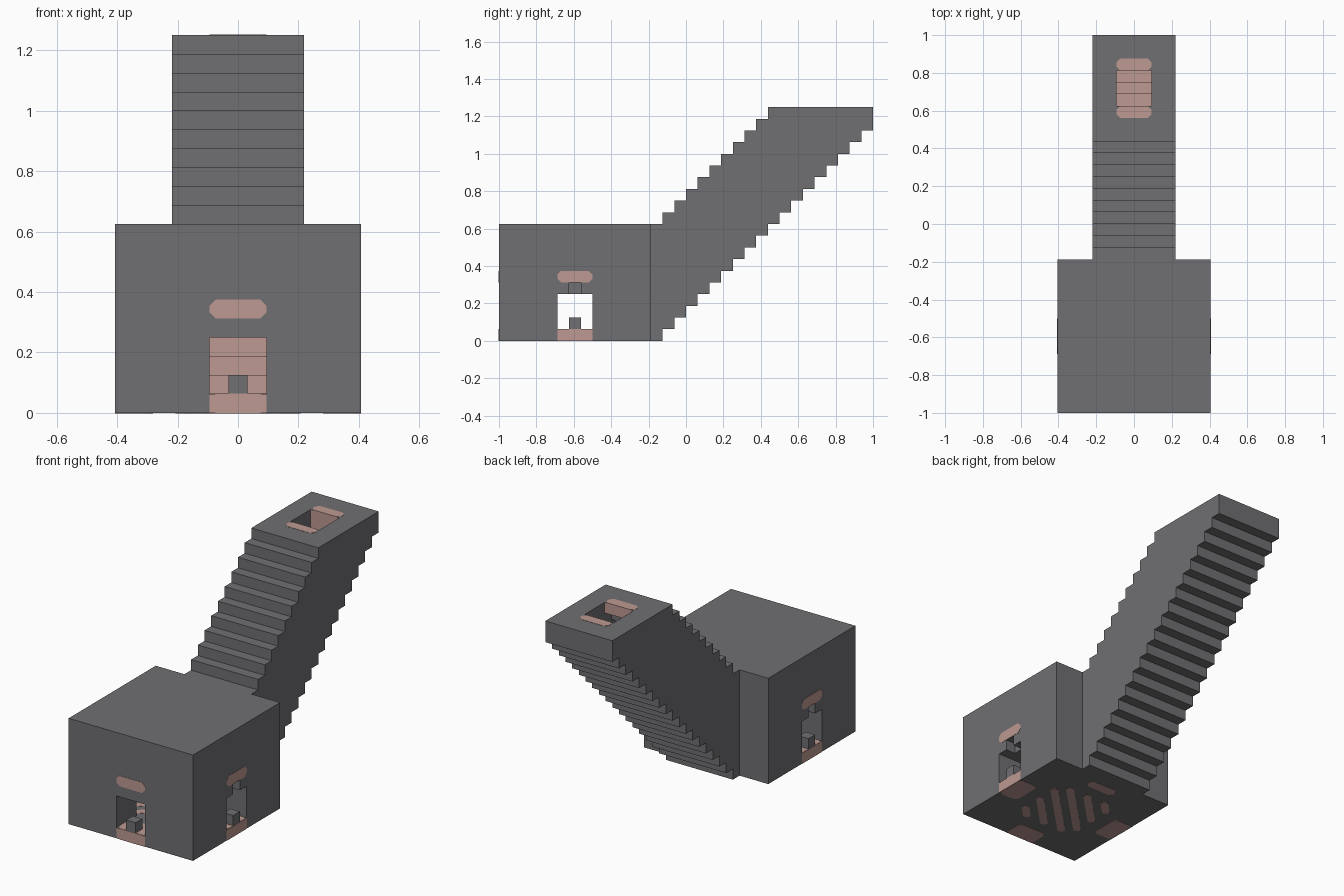
import bpy, bmesh, math
from mathutils import Matrix, Vector

U = 1 / 16             # one block
ROOM_Y = -9.5 * U      # centre of the room

cube = bpy.data.objects.get("Cube")
if cube:
    bpy.data.objects.remove(cube, do_unlink=True)


def material(name, colour):
    m = bpy.data.materials.new(name)
    m.use_nodes = True
    m.diffuse_color = colour
    m.node_tree.nodes["Principled BSDF"].inputs["Base Color"].default_value = colour
    return m


STONE = material("grey stone", (0.162, 0.156, 0.165, 1))
PINK = material("dusty pink", (0.515, 0.319, 0.287, 1))


def finish(name, bm, mat):
    bmesh.ops.recalc_face_normals(bm, faces=bm.faces)
    mesh = bpy.data.meshes.new(name)
    bm.to_mesh(mesh)
    bm.free()
    mesh.materials.append(mat)
    ob = bpy.data.objects.new(name, mesh)
    bpy.context.collection.objects.link(ob)
    return ob


def box(name, x, y, z, mat=STONE):
    """Box from (min, max) ranges."""
    bm = bmesh.new()
    bmesh.ops.create_cube(bm, size=1)
    for v in bm.verts:
        v.co = [r[0] + (c + 0.5) * (r[1] - r[0]) for c, r in zip(v.co, (x, y, z))]
    return finish(name, bm, mat)


def extrude(bm, points, offset):
    face = bm.faces.new([bm.verts.new(p) for p in points])
    new = bmesh.ops.extrude_face_region(bm, geom=[face])["geom"]
    bmesh.ops.translate(bm, vec=offset, verts=[g for g in new if isinstance(g, bmesh.types.BMVert)])


def prism(name, profile, half):
    """Side profile (y, z) extruded across x."""
    bm = bmesh.new()
    extrude(bm, [(-half, y, z) for y, z in profile], (2 * half, 0, 0))
    return finish(name, bm, STONE)


def plate(name, centre, width, height, rot=None, cut=0.02):
    """Thin plate with clipped corners, lying in xy before rotation."""
    w, h, t = width / 2, height / 2, 0.0015
    pts = []
    for sx, sy in ((1, 1), (-1, 1), (-1, -1), (1, -1)):
        a, b = (sx * w, sy * (h - cut), -t), (sx * (w - cut), sy * h, -t)
        pts += [a, b] if sx * sy > 0 else [b, a]
    if cut == 0:
        pts = pts[::2]
    bm = bmesh.new()
    extrude(bm, pts, (0, 0, 2 * t))
    bm.transform(Matrix.Translation(centre) @ (rot or Matrix()))
    return finish(name, bm, PINK)


def boolean(ob, other, operation):
    mod = ob.modifiers.new("cut", "BOOLEAN")
    mod.operation, mod.object, mod.solver = operation, other, "EXACT"
    other.hide_render = True
    bpy.ops.object.select_all(action="DESELECT")
    bpy.context.view_layer.objects.active = ob
    ob.select_set(True)
    bpy.ops.object.modifier_apply(modifier=mod.name)
    bpy.data.objects.remove(other, do_unlink=True)


def sy(k):
    """y at the start of stair step k."""
    return (k - 2) * U


# Outer shell: square room joined to the stepped tunnel
shell = box("room_and_stair_tunnel", (-6.5 * U, 6.5 * U), (-1, -3 * U), (0, 10 * U))
outer = [(-0.5, 0), (sy(0), 0)]
for k in range(18):
    outer += [(sy(k), (k + 1) * U), (sy(k + 1), (k + 1) * U)]
outer += [(1, 20 * U), (sy(9), 20 * U)]
for k in range(8, -1, -1):
    outer += [(sy(k + 1), (k + 11) * U), (sy(k), (k + 11) * U)]
outer += [(sy(0), 10 * U), (-0.5, 10 * U)]
boolean(shell, prism("outer_tunnel", outer, 3.5 * U), "UNION")

# Hollow room, doorways and the notches over the side doors
near, far = ROOM_Y - 1.5 * U, ROOM_Y + 1.5 * U
cutters = [
    box("room_cut", (-3.5 * U, 3.5 * U), (ROOM_Y - 3.5 * U, ROOM_Y + 3.5 * U), (U, 7 * U)),
    box("side_door_cut", (-1, 1), (near, far), (U, 4 * U)),
    box("front_door_cut", (-1.5 * U, 1.5 * U), (-1.2, ROOM_Y), (U, 4 * U)),
]
for x in ((5.5 * U, 1), (-1, -5.5 * U)):
    cutters.append(box("notch_cut", x, (ROOM_Y - U / 2, ROOM_Y + U / 2), (3.5 * U, 5 * U)))

# Stair passage with an open hatch at the top
inner = [(-0.45, U)]
for k in range(-2, 15):
    inner += [(sy(k), (k + 3) * U), (sy(k), (k + 4) * U)]
inner += [(sy(15), 18 * U), (sy(15), 1.4), (sy(12), 1.4)]
for k in range(11, -3, -1):
    inner += [(sy(k + 1), (k + 8) * U), (sy(k), (k + 8) * U)]
inner += [(sy(-2), 5 * U), (-0.45, 5 * U)]
cutters.append(prism("passage_cut", inner, 1.5 * U))
for c in cutters:
    boolean(shell, c, "DIFFERENCE")

# Pink treads and risers inside the passage
mesh = shell.data
mesh.materials.clear()
mesh.materials.append(STONE)
mesh.materials.append(PINK)
for p in mesh.polygons:
    co = [mesh.vertices[i].co for i in p.vertices]
    inside = max(abs(c.x) for c in co) < 0.1 and min(c.y for c in co) > -0.26
    step = p.normal.z > 0.5 or p.normal.y < -0.5
    lip = p.normal.y > 0.5 and min(c.z for c in co) > 1.18
    p.material_index = 1 if inside and (step or lip) else 0

# Door trim: lintel, sill, threshold and a small post, for three doorways
for side, angle in (("front", 0), ("left", 90), ("right", -90)):
    turn = Matrix.Rotation(math.radians(angle), 4, "Z")
    upright = turn @ Matrix.Rotation(math.radians(90), 4, "X")
    mid = Vector((0, ROOM_Y, 0))

    def at(depth, z):
        return mid + turn @ Vector((0, -6.5 * U + depth, z))

    plate(side + "_lintel", at(0, 5.5 * U), 3 * U, U, upright)
    plate(side + "_sill", at(0, U / 2), 3 * U, U, upright, 0)
    plate(side + "_threshold", at(U, U), 3 * U, 2 * U, turn)
    plate(side + "_underside_patch", at(U, 0), 3 * U, 2 * U, turn)
    c = at(U / 2, 0)
    h = U / 2
    box(side + "_door_post", (c.x - h, c.x + h), (c.y - h, c.y + h), (U, 2 * U))

# Diagonal floor stripes, on the floor and its underside
diagonal = Matrix.Rotation(math.radians(45), 4, "Z")
for level, z in (("floor", U), ("underside", 0)):
    plate(level + "_stair_patch", (0, -4.5 * U, z), 3 * U, U)
    for o in range(-5, 6, 2):
        length = (7 - abs(o) - 0.6) * U * math.sqrt(2)
        plate(level + "_stripe", (o * U / 2, ROOM_Y - o * U / 2, z),
              length, 0.7 * U, diagonal, 0.012)

# Hatch trim on the tunnel top
for name, k in (("hatch_front_trim", 11.5), ("hatch_back_trim", 15.5)):
    plate(name, (0, sy(k), 20 * U), 3 * U, U)
